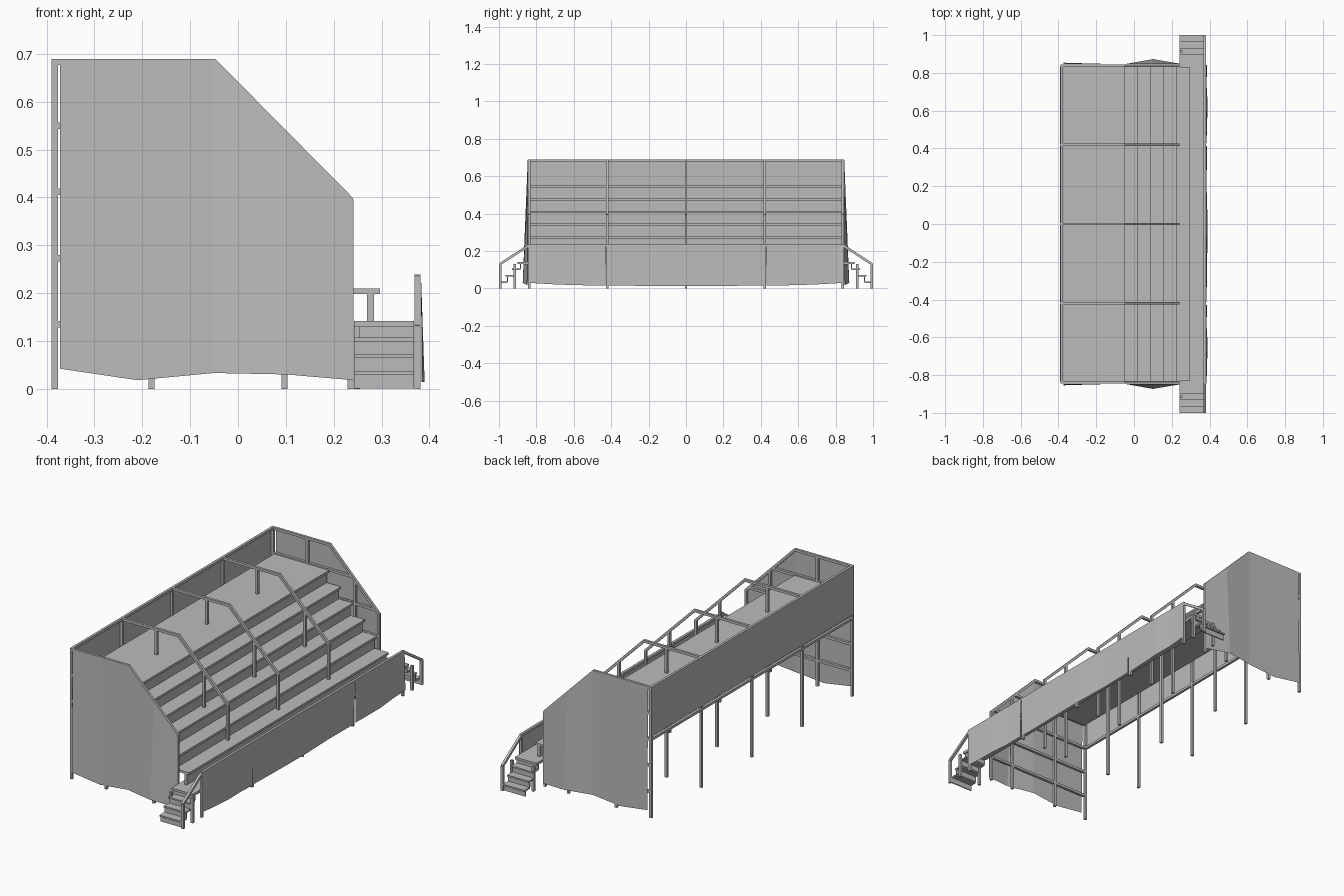
import bpy
import bmesh
from mathutils import Vector, Matrix

cube = bpy.data.objects.get("Cube")
if cube:
    bpy.data.objects.remove(cube, do_unlink=True)

grey = bpy.data.materials.new("metal_grey")
grey.use_nodes = True
grey.diffuse_color = (0.5, 0.5, 0.5, 1)
grey.node_tree.nodes["Principled BSDF"].inputs["Base Color"].default_value = (0.5, 0.5, 0.5, 1)

BAR = 0.013
BACK, MID, SLOPE, FRONT, WALK = -0.383, -0.181, 0.097, 0.235, 0.375
END = 0.838
FRAMES = [-END, -0.42, 0, 0.42, END]
TOP, KNEE, LOW = 0.683, -0.05, 0.395


def finish(name, bm):
    mesh = bpy.data.meshes.new(name)
    bm.to_mesh(mesh)
    bm.free()
    mesh.materials.append(grey)
    obj = bpy.data.objects.new(name, mesh)
    bpy.context.collection.objects.link(obj)
    return obj


def box(bm, x0, x1, y0, y1, z0, z1):
    centre = Vector((x0 + x1, y0 + y1, z0 + z1)) / 2
    size = Matrix.Diagonal((x1 - x0, abs(y1 - y0), z1 - z0, 1))
    bmesh.ops.create_cube(bm, size=1, matrix=Matrix.Translation(centre) @ size)


def bar(bm, p, q, lap=0.0):
    """Square bar from p to q, lengthened by lap at both ends."""
    p, q = Vector(p), Vector(q)
    d = q - p
    z = d.normalized()
    side = Vector((1, 0, 0)) if abs(z.x) < 0.01 else Vector((0, 1, 0))
    turn = Matrix((side, z.cross(side), z)).transposed().to_4x4()
    size = Matrix.Diagonal((BAR, BAR, d.length + 2 * lap, 1))
    bmesh.ops.create_cube(bm, size=1, matrix=Matrix.Translation((p + q) / 2) @ turn @ size)


def sheet(name, columns):
    """Thin cladding sheet from (top, bottom) point pairs."""
    bm = bmesh.new()
    rows = [[bm.verts.new(p) for p in pair] for pair in columns]
    for (a, b), (c, d) in zip(rows, rows[1:]):
        bm.faces.new((a, b, d, c))
    return finish(name, bm)


def rail_height(x):
    return TOP if x < KNEE else TOP - (x - KNEE) * (TOP - LOW) / (FRONT - KNEE)


# Cross frames: posts and sloping handrails
for i, y in enumerate(FRAMES):
    bm = bmesh.new()
    for x in (BACK, MID, SLOPE, FRONT):
        bar(bm, (x, y, 0), (x, y, rail_height(x)))
    bar(bm, (BACK, y, TOP), (KNEE, y, TOP), 0.003)
    bar(bm, (KNEE, y, TOP), (FRONT, y, LOW), 0.003)
    bar(bm, (WALK, y, 0), (WALK, y, 0.232))
    finish(f"cross_frame_{i + 1}", bm)

# Long rails along the back and the walkway
bm = bmesh.new()
for x, z in ((BACK, TOP), (BACK, 0.412), (WALK, 0.232)):
    bar(bm, (x, -END, z), (x, END, z), BAR / 2)
finish("long_rails", bm)

# Horizontal bars behind the end cladding
for side, label in ((-1, "right"), (1, "left")):
    bm = bmesh.new()
    for z in (0.135, 0.273, 0.412, 0.55):
        reach = FRONT if z < LOW else KNEE + (TOP - z) * (FRONT - KNEE) / (TOP - LOW)
        bar(bm, (BACK, side * END, z), (reach, side * END, z))
    finish(f"end_bars_{label}", bm)

# Stepped seating: six treads with risers
RISE, RUN, THICK = 0.068, 0.0695, 0.012
bm = bmesh.new()
for i in range(6):
    nose, z = 0.297 - RUN * i, 0.21 + RISE * i
    rear = nose - RUN - 0.025 if i < 5 else -0.372
    box(bm, rear, nose, -0.831, 0.831, z - THICK, z)
    box(bm, nose - 0.027, nose - 0.013, -0.831, 0.831, z - RISE, z - THICK)
finish("seating_steps", bm)

# Walkway deck
bm = bmesh.new()
box(bm, 0.242, 0.368, -0.87, 0.87, 0.128, 0.142)
finish("walkway", bm)

# Stairs and their handrails at both ends
for s, label in ((-1, "right"), (1, "left")):
    bm = bmesh.new()
    for i in range(4):
        nose, z = 1.0 - 0.035 * i, 0.037 + 0.035 * i
        box(bm, 0.242, 0.368, s * (nose - 0.045), s * nose, z - 0.008, z)
        box(bm, 0.242, 0.368, s * (nose - 0.014), s * (nose - 0.008), max(z - 0.036, 0), z - 0.008)
    box(bm, 0.242, 0.368, s * 0.85, s * 0.9, 0.13, 0.142)
    finish(f"stairs_{label}", bm)
    bm = bmesh.new()
    foot = s * (1 - BAR / 2)
    bar(bm, (WALK, foot, 0), (WALK, foot, 0.13))
    bar(bm, (WALK, foot, 0.13), (WALK, s * END, 0.232), 0.003)
    for x in (0.249, WALK):
        bar(bm, (x, s * 0.915, 0), (x, s * 0.915, 0.13))
    finish(f"stair_rail_{label}", bm)

# End cladding: (x, hem height, outward sag of the hem)
HEM = [(-0.372, 0.042, 0.008), (-0.21, 0.018, 0.003), (KNEE, 0.033, 0.0),
       (0.1, 0.03, 0.027), (0.241, 0.018, 0.003)]
for s, label in ((-1, "right"), (1, "left")):
    sheet(f"end_cladding_{label}",
          [((x, s * 0.846, rail_height(x) + 0.006), (x, s * (0.846 + sag), z)) for x, z, sag in HEM])

# Front cladding in three lengths with an uneven hem
for i, (a, b) in enumerate(((-0.842, -0.43), (-0.414, 0.414), (0.43, 0.842))):
    cols = []
    for k in range(5):
        y = a + (b - a) * k / 4
        hem = 0.014 + 0.016 * (abs(y) / 0.84) ** 4
        cols.append(((0.3825, y, 0.238), (0.384 + 0.003 * (k % 3), y, hem)))
    sheet(f"front_cladding_{i + 1}", cols)

# Back cladding in four bays
for i, (a, b) in enumerate(zip(FRAMES, FRAMES[1:])):
    sheet(f"back_cladding_{i + 1}",
          [((-0.3902, y, 0.689), (-0.3915, y, 0.432)) for y in (a + 0.004, b - 0.004)])
